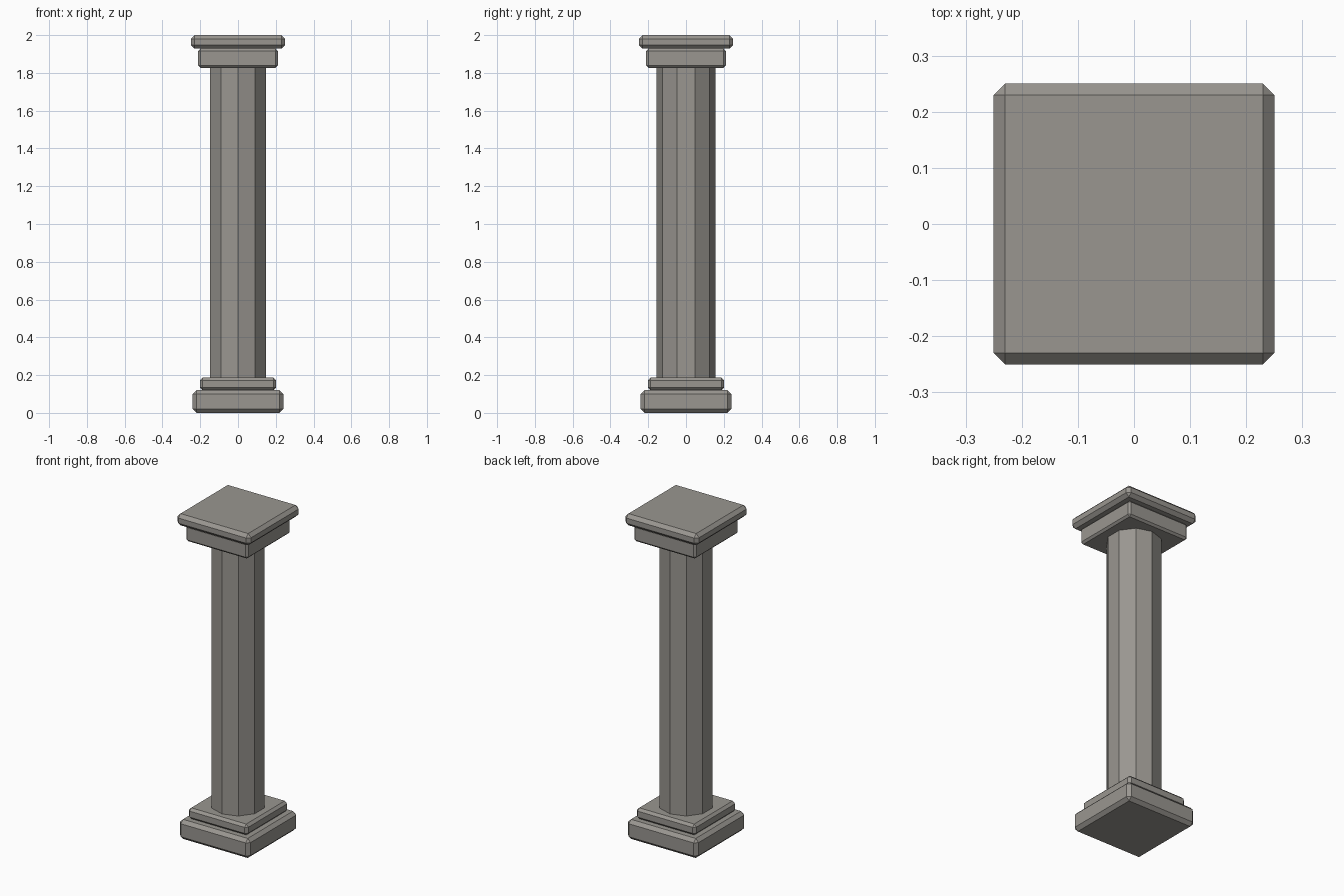
import bpy, bmesh, math

cube = bpy.data.objects.get("Cube")
if cube:
    bpy.data.objects.remove(cube, do_unlink=True)

stone = bpy.data.materials.new("warm grey stone")
stone.use_nodes = True
colour = (0.32, 0.305, 0.28, 1)
stone.diffuse_color = colour
stone.node_tree.nodes["Principled BSDF"].inputs["Base Color"].default_value = colour


def add_object(name, bm):
    mesh = bpy.data.meshes.new(name)
    bm.to_mesh(mesh)
    bm.free()
    mesh.materials.append(stone)
    obj = bpy.data.objects.new(name, mesh)
    bpy.context.collection.objects.link(obj)
    return obj


def slab(name, half, bottom, top, chamfer):
    """Square block with chamfered edges."""
    bm = bmesh.new()
    bmesh.ops.create_cube(bm, size=1)
    for v in bm.verts:
        v.co.x *= 2 * half
        v.co.y *= 2 * half
        v.co.z = top if v.co.z > 0 else bottom
    obj = add_object(name, bm)
    bevel = obj.modifiers.new("chamfer", 'BEVEL')
    bevel.width = chamfer
    bevel.segments = 1


# Base
slab("plinth", 0.24, 0.0, 0.12, 0.02)
slab("base_step", 0.202, 0.12, 0.187, 0.015)

# Ten-sided shaft with corners on the y axis
bm = bmesh.new()
bmesh.ops.create_cone(bm, cap_ends=True, segments=10, radius1=0.155, radius2=0.155, depth=1.68)
for v in bm.verts:
    angle = round((math.atan2(v.co.y, v.co.x) - math.pi / 2) / (math.pi / 5)) * math.pi / 5
    v.co.x = -0.155 * math.sin(angle)
    v.co.y = 0.155 * math.cos(angle)
    v.co.z += 1.005
add_object("shaft", bm)

# Capital
slab("capital_block", 0.211, 1.827, 1.928, 0.012)
slab("capital_slab", 0.25, 1.928, 2.0, 0.02)
